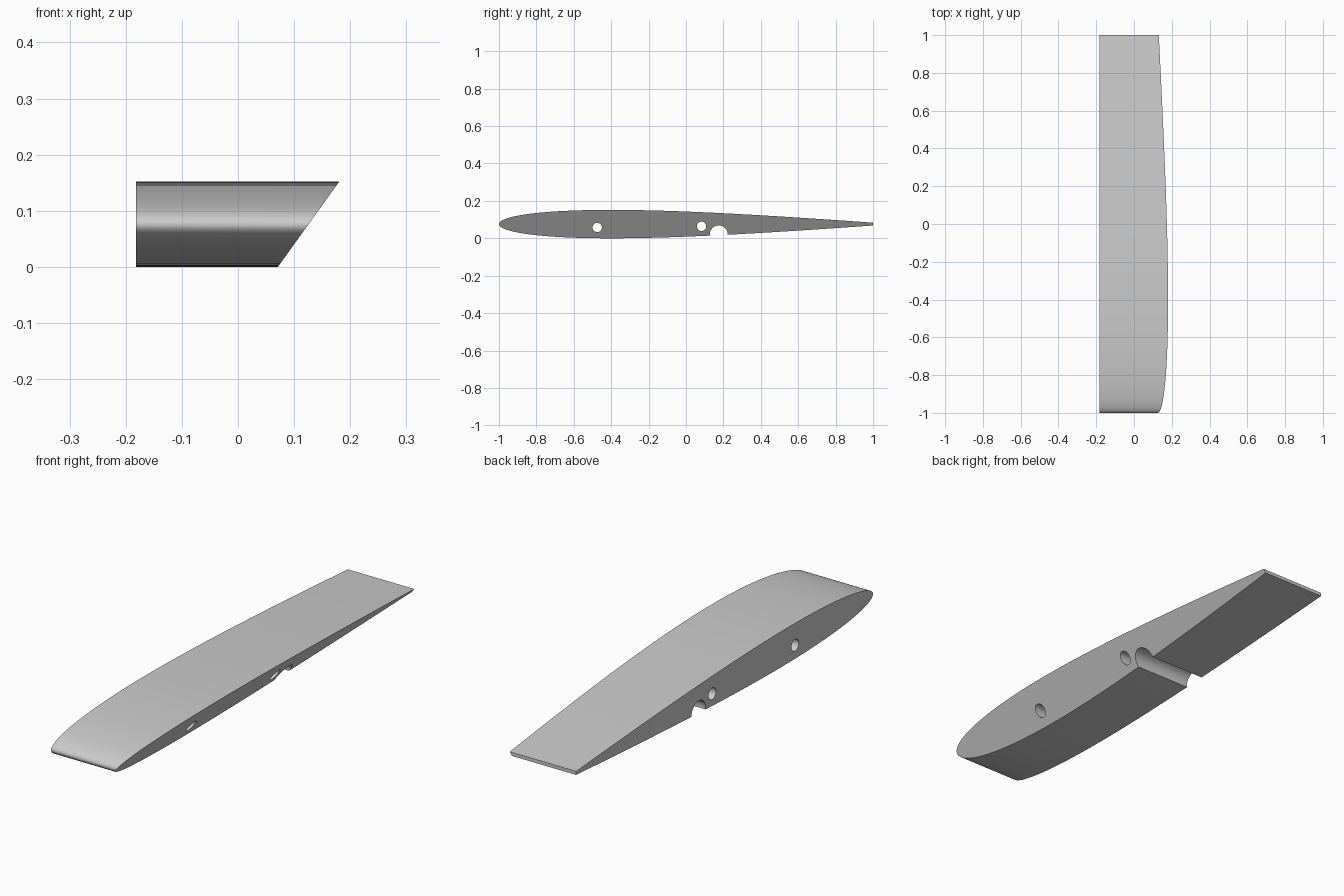
import bpy
import bmesh
import math
from mathutils import Matrix

cube = bpy.data.objects.get("Cube")
if cube:
    bpy.data.objects.remove(cube, do_unlink=True)

HALF, MID = 0.076, 0.076      # half thickness and height of the chord line
ROOT_X = -0.182               # square end
TIP_X, TIP_SLOPE = 0.071, 0.72  # slanted end: x grows with height
STEPS = 56

grey = bpy.data.materials.new("light_grey")
grey.use_nodes = True
colour = (0.6, 0.6, 0.6, 1)
grey.diffuse_color = colour
grey.node_tree.nodes["Principled BSDF"].inputs["Base Color"].default_value = colour


def half_thickness(t):
    """Symmetric aerofoil, peak scaled to HALF, with a blunt trailing edge."""
    shape = (0.2969 * math.sqrt(t) - 0.126 * t - 0.3516 * t**2
             + 0.2843 * t**3 - 0.1015 * t**4)
    return HALF * shape / 0.10003 + 0.006 * t**6


def make_object(name, bm):
    mesh = bpy.data.meshes.new(name)
    bm.to_mesh(mesh)
    bm.free()
    obj = bpy.data.objects.new(name, mesh)
    obj.data.materials.append(grey)
    bpy.context.collection.objects.link(obj)
    return obj


def cylinder_cutter(name, y, z, radius):
    bm = bmesh.new()
    bmesh.ops.create_cone(
        bm, cap_ends=True, segments=40, radius1=radius, radius2=radius, depth=1,
        matrix=Matrix.Translation((0, y, z)) @ Matrix.Rotation(math.pi / 2, 4, "Y"))
    obj = make_object(name, bm)
    obj.hide_render = True
    return obj


# Wing section: aerofoil outline, square at one end and slanted at the other
stations = [(1 - math.cos(math.pi * i / STEPS)) / 2 for i in range(STEPS + 1)]
upper = [(2 * t - 1, MID + half_thickness(t)) for t in stations]
lower = [(2 * t - 1, MID - half_thickness(t)) for t in stations[1:]]
outline = upper + lower[::-1]

bm = bmesh.new()
root = [bm.verts.new((ROOT_X, y, z)) for y, z in outline]
tip = [bm.verts.new((TIP_X + TIP_SLOPE * z, y, z)) for y, z in outline]
bm.faces.new(root)
bm.faces.new(tip[::-1])
for i in range(len(outline)):
    j = (i + 1) % len(outline)
    bm.faces.new((root[i], tip[i], tip[j], root[j]))
bmesh.ops.recalc_face_normals(bm, faces=bm.faces[:])
wing = make_object("wing_section", bm)

# Two rod holes and the open round channel in the underside
cutters = [
    cylinder_cutter("front_rod_cutter", -0.475, 0.058, 0.025),
    cylinder_cutter("rear_rod_cutter", 0.083, 0.064, 0.025),
    cylinder_cutter("channel_cutter", 0.175, 0.021, 0.048),
]
bpy.ops.object.select_all(action="DESELECT")
wing.select_set(True)
bpy.context.view_layer.objects.active = wing
for cutter in cutters:
    mod = wing.modifiers.new(cutter.name, "BOOLEAN")
    mod.operation = "DIFFERENCE"
    mod.solver = "EXACT"
    mod.object = cutter
    bpy.ops.object.modifier_apply(modifier=mod.name)
for cutter in cutters:
    bpy.data.objects.remove(cutter, do_unlink=True)

bpy.ops.object.shade_smooth_by_angle(angle=math.radians(30))
